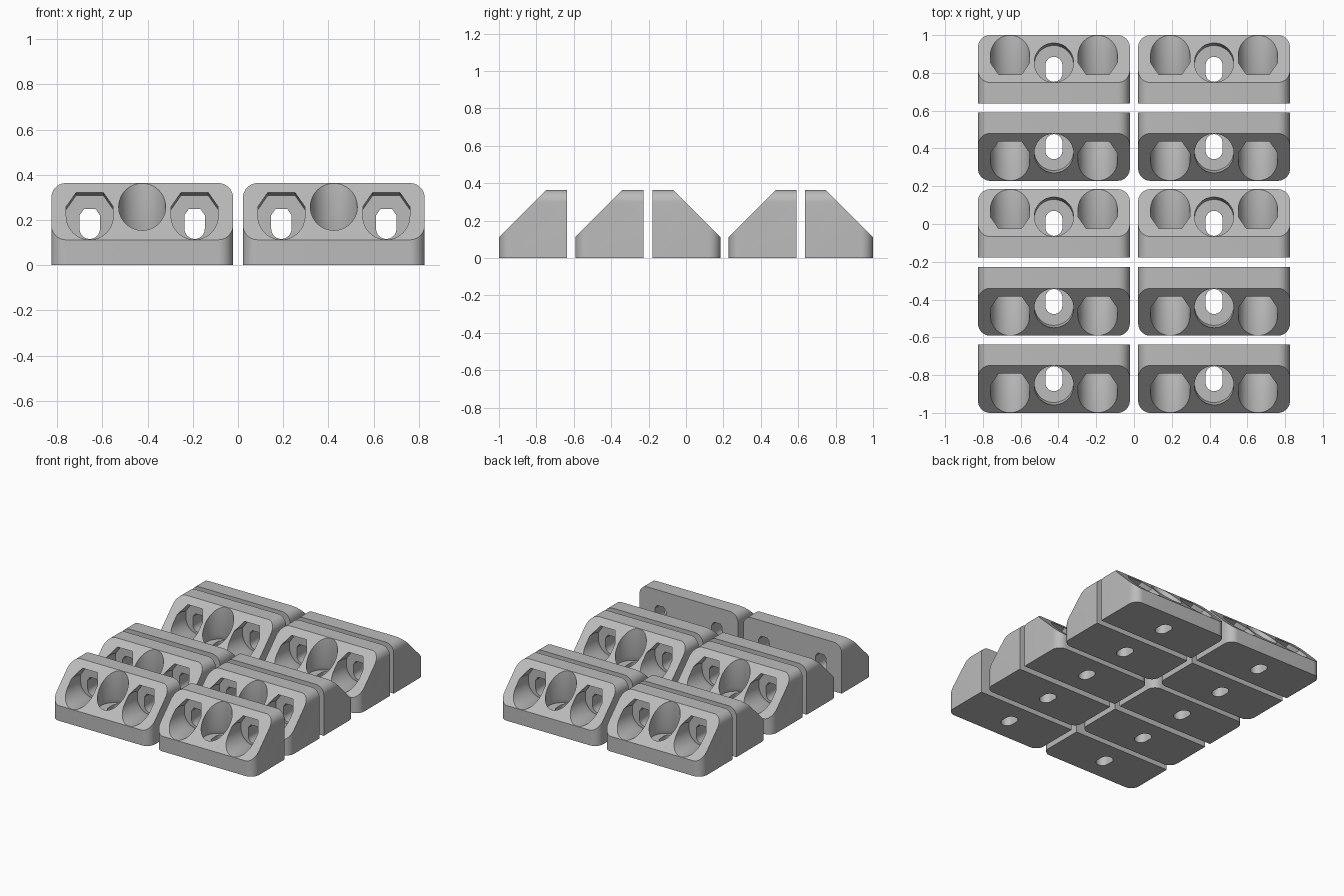
import bpy, bmesh
from math import sin, cos, pi, radians
from mathutils import Vector

if "Cube" in bpy.data.objects:
    bpy.data.objects.remove(bpy.data.objects["Cube"], do_unlink=True)

WIDTH, SIZE, LIP, ROUND = 0.804, 0.363, 0.112, 0.065
HALF = WIDTH / 2

grey = bpy.data.materials.new("plain grey")
grey.use_nodes = True
colour = (0.5, 0.5, 0.5, 1)
grey.diffuse_color = colour
grey.node_tree.nodes["Principled BSDF"].inputs["Base Color"].default_value = colour


def loft(name, rings):
    """Closed solid through matching rings of points."""
    bm = bmesh.new()
    loops = [[bm.verts.new(p) for p in ring] for ring in rings]
    for a, b in zip(loops, loops[1:]):
        for i in range(len(a)):
            j = (i + 1) % len(a)
            bm.faces.new((a[i], a[j], b[j], b[i]))
    bm.faces.new(loops[0])
    bm.faces.new(loops[-1])
    bmesh.ops.recalc_face_normals(bm, faces=bm.faces)
    mesh = bpy.data.meshes.new(name)
    bm.to_mesh(mesh)
    bm.free()
    mesh.materials.append(grey)
    obj = bpy.data.objects.new(name, mesh)
    bpy.context.collection.objects.link(obj)
    return obj


def arc(cx, cy, r, start, end, steps):
    angles = [radians(start + (end - start) * i / steps) for i in range(steps + 1)]
    return [(cx + r * cos(a), cy + r * sin(a)) for a in angles]


def rounded_outline(low):
    """Outline with two square corners at low and two rounded at SIZE."""
    c = SIZE - ROUND
    return ([(-HALF, low), (HALF, low)] + arc(HALF - ROUND, c, ROUND, 0, 90, 10)
            + arc(ROUND - HALF, c, ROUND, 90, 180, 10))


def hole_outline(r, stretch, flat_top):
    """Round or stretched hole, optionally with a chamfered flat top."""
    lower = arc(0, -stretch, r, 180, 360, 24)
    if flat_top:
        k = stretch + r
        return lower + [(r, stretch + 0.4 * r), (0.58 * r, k), (-0.58 * r, k),
                        (-r, stretch + 0.4 * r)]
    return lower + arc(0, stretch, r, 0, 180, 24)


def cut_hole(x, upright):
    """Recess and slot, running along z if upright, otherwise along y."""
    def ring(outline, centre, depth):
        return [Vector((x + u, centre + v, depth) if upright else (x + u, depth, centre + v))
                for u, v in outline]
    recess = hole_outline(0.104, 0, not upright)
    slot = hole_outline(0.045, 0.021, not upright)
    return [
        loft("recess_cutter", [ring(recess, 0.204, 0.115), ring(recess, 0.217, 0.152),
                               ring(recess, 0.217, 0.6)]),
        loft("slot_cutter", [ring(slot, 0.182, -0.1), ring(slot, 0.182, 0.14)]),
    ]


# Wedge body: side profile trimmed by rounded front and plan outlines
side = [(0, 0), (SIZE, 0), (SIZE, LIP), (LIP, SIZE), (0, SIZE)]
body = loft("bracket", [[(x, y, z) for y, z in side] for x in (-HALF - 0.1, HALF + 0.1)])
front_trim = loft("front_trim", [[(x, y, z) for x, z in rounded_outline(-0.1)] for y in (-0.2, 0.6)])
plan_trim = loft("plan_trim", [[(x, y, z) for x, y in rounded_outline(-0.1)] for z in (-0.2, 0.6)])

# Screw holes: one through the base, two through the back
holes = cut_hole(0, True) + cut_hole(-0.232, False) + cut_hole(0.232, False)
cutters = [front_trim, plan_trim] + holes
for cutter in cutters:
    cutter.hide_render = True
    mod = body.modifiers.new(cutter.name, 'BOOLEAN')
    mod.operation = 'DIFFERENCE' if cutter in holes else 'INTERSECT'
    mod.solver = 'EXACT'
    mod.object = cutter

# Bake the shape and discard the cutters
bpy.context.view_layer.update()
graph = bpy.context.evaluated_depsgraph_get()
mesh = bpy.data.meshes.new_from_object(body.evaluated_get(graph))
body.modifiers.clear()
body.data = mesh
for cutter in cutters:
    bpy.data.objects.remove(cutter, do_unlink=True)
for v in mesh.vertices:
    v.co.y -= SIZE / 2
mesh.materials.clear()
mesh.materials.append(grey)
for p in mesh.polygons:
    p.material_index = 0

bpy.ops.object.select_all(action='DESELECT')
body.select_set(True)
bpy.context.view_layer.objects.active = body
bpy.ops.object.shade_smooth_by_angle(angle=radians(25))

# Two columns of five brackets, some turned to face the front
rows = [(0.8185, False), (0.41, True), (0.003, False), (-0.41, True), (-0.8185, True)]
for n, (y, turned) in enumerate(rows, 1):
    for label, x in (("left", 0.424), ("right", -0.424)):
        copy = body.copy()
        copy.name = f"bracket_{label}_{n}"
        copy.location = (x, y, 0)
        copy.rotation_euler.z = pi if turned else 0
        bpy.context.collection.objects.link(copy)
bpy.data.objects.remove(body, do_unlink=True)
